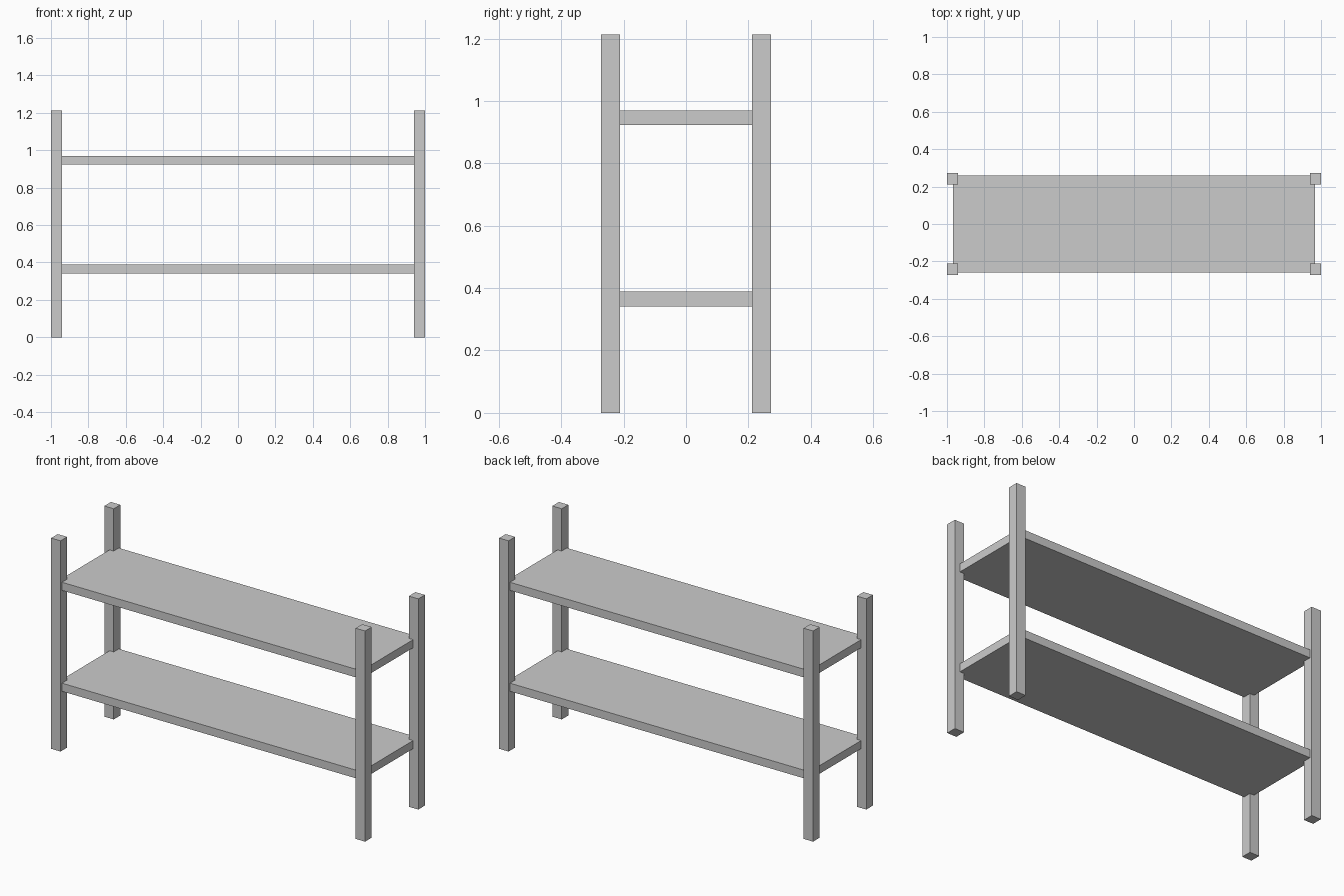
import bpy

if "Cube" in bpy.data.objects:
    bpy.data.objects.remove(bpy.data.objects["Cube"])

POST = 0.06
POST_HEIGHT = 1.213


def box(name, centre, size):
    bpy.ops.mesh.primitive_cube_add(size=1, location=centre)
    obj = bpy.context.object
    obj.name = name
    obj.scale = size
    bpy.ops.object.transform_apply(location=False, rotation=False, scale=True)
    return obj


# Four square corner posts
for side, sx in (("left", -1), ("right", 1)):
    for end, sy in (("front", -1), ("back", 1)):
        box(f"{end}_{side}_post",
            (sx * (1 - POST / 2), sy * 0.242, POST_HEIGHT / 2),
            (POST, POST, POST_HEIGHT))

# Two shelf boards, with corners let into the posts
for name, z in (("lower_shelf", 0.365), ("upper_shelf", 0.946)):
    box(name, (0, 0, z), (1.934, 0.517, 0.047))
